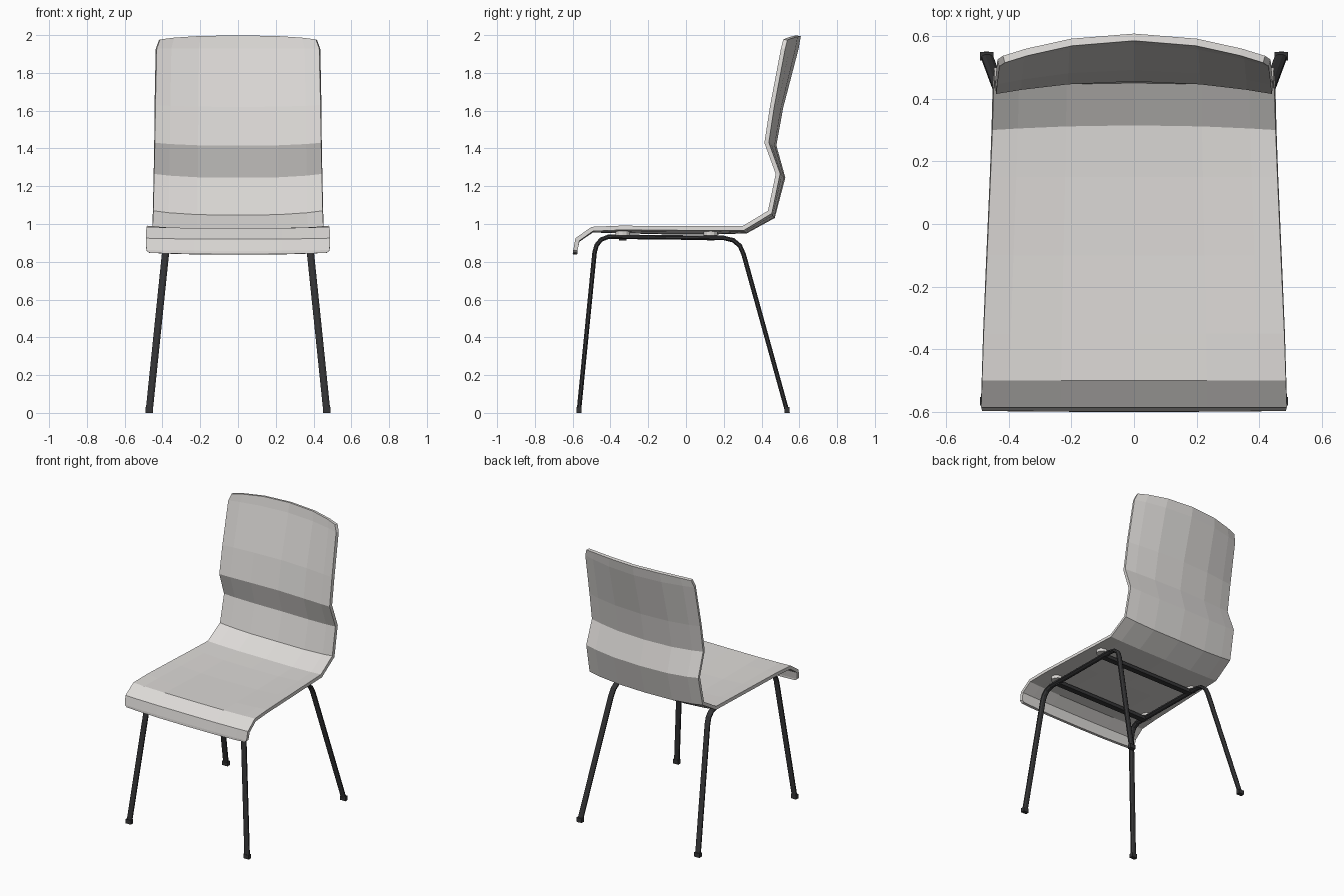
import bpy, bmesh, math
from mathutils import Vector

if "Cube" in bpy.data.objects:
    bpy.data.objects.remove(bpy.data.objects["Cube"])


def material(name, rgb):
    m = bpy.data.materials.new(name)
    m.diffuse_color = (*rgb, 1)
    m.use_nodes = True
    m.node_tree.nodes["Principled BSDF"].inputs["Base Color"].default_value = m.diffuse_color
    return m


DARK = material("dark_metal", (0.035, 0.035, 0.037))
SHELL = material("pale_shell", (0.72, 0.70, 0.68))


def add_object(name, bm, mat):
    bmesh.ops.recalc_face_normals(bm, faces=bm.faces) if name != "seat_shell" else None
    me = bpy.data.meshes.new(name)
    bm.to_mesh(me)
    bm.free()
    ob = bpy.data.objects.new(name, me)
    bpy.context.collection.objects.link(ob)
    me.materials.append(mat)
    return ob


# Seat shell: centre y, centre z, edge y, edge z, half width, from lip to top
ROWS = [
    (-0.600, 0.840, -0.597, 0.848, 0.470),
    (-0.598, 0.858, -0.597, 0.862, 0.485),
    (-0.585, 0.920, -0.585, 0.925, 0.488),
    (-0.500, 0.978, -0.500, 0.985, 0.485),
    (-0.350, 0.974, -0.350, 0.991, 0.480),
    (-0.100, 0.968, -0.100, 0.990, 0.469),
    (0.150, 0.968, 0.150, 0.989, 0.458),
    (0.315, 0.973, 0.300, 0.989, 0.452),
    (0.450, 1.047, 0.434, 1.070, 0.448),
    (0.502, 1.245, 0.475, 1.265, 0.444),
    (0.455, 1.415, 0.415, 1.430, 0.440),
    (0.492, 1.620, 0.446, 1.630, 0.437),
    (0.573, 1.930, 0.503, 1.930, 0.430),
    (0.585, 1.998, 0.515, 1.977, 0.412),
]
COLS = [-1, -0.82, -0.48, 0, 0.48, 0.82, 1]

bm = bmesh.new()
grid = []
for cy, cz, ey, ez, w in ROWS:
    grid.append([bm.verts.new((w * t, cy + (ey - cy) * t * t,
                               cz + (ez - cz) * abs(t) ** 3)) for t in COLS])
for a, b in zip(grid, grid[1:]):
    for i in range(len(COLS) - 1):
        bm.faces.new((a[i], a[i + 1], b[i + 1], b[i]))
shell = add_object("seat_shell", bm, SHELL)
solid = shell.modifiers.new("thickness", 'SOLIDIFY')
solid.thickness = 0.023
solid.offset = -1
solid.use_even_offset = True


# Flattened tube swept along a path, wide across x
def tube(name, path, half_x, half_n, sides=8):
    pts = [Vector(p) for p in path]
    bm = bmesh.new()
    rings = []
    for i, p in enumerate(pts):
        t = pts[min(i + 1, len(pts) - 1)] - pts[max(i - 1, 0)]
        n = Vector((0, -t.z, t.y)).normalized()
        if i in (0, len(pts) - 1):
            n = Vector((0, math.copysign(1, n.y), 0))
        ring = []
        for k in range(sides):
            a = math.tau * (k + 0.5) / sides
            ring.append(bm.verts.new(p + Vector((half_x * 1.08 * math.cos(a), 0, 0))
                                     + n * half_n * 1.08 * math.sin(a)))
        rings.append(ring)
    for a, b in zip(rings, rings[1:]):
        for k in range(sides):
            j = (k + 1) % sides
            bm.faces.new((a[k], a[j], b[j], b[k]))
    bm.faces.new(rings[0])
    bm.faces.new(rings[-1])
    return add_object(name, bm, DARK)


def box(name, centre, size, mat):
    bm = bmesh.new()
    bmesh.ops.create_cube(bm, size=1)
    bmesh.ops.scale(bm, vec=size, verts=bm.verts)
    bmesh.ops.translate(bm, vec=centre, verts=bm.verts)
    return add_object(name, bm, mat)


def disc(name, centre, radius, depth, mat):
    bm = bmesh.new()
    bmesh.ops.create_cone(bm, cap_ends=True, segments=12, radius1=radius,
                          radius2=radius, depth=depth)
    bmesh.ops.translate(bm, vec=centre, verts=bm.verts)
    return add_object(name, bm, mat)


# Side frames: front leg, rail and rear leg in one bent tube
SIDE = [(-0.568, 0.0), (-0.484, 0.85), (-0.473, 0.888), (-0.45, 0.917), (-0.41, 0.933),
        (0.20, 0.926), (0.25, 0.914), (0.285, 0.885), (0.305, 0.84), (0.538, 0.0)]
for s, side in ((1, "right"), (-1, "left")):
    path = [(s * (0.471 - 0.096 * z / 0.93), y, z) for y, z in SIDE]
    tube(side + "_leg_frame", path, 0.019, 0.012)
    # Foot glides
    for y, label in ((-0.566, "front"), (0.535, "rear")):
        box(f"{side}_{label}_foot", (s * 0.47, y, 0.015), (0.042, 0.027, 0.03), DARK)
    # Mounting pads
    for y, label in ((-0.335, "front"), (0.13, "rear")):
        disc(f"{side}_{label}_pad", (s * 0.385, y, 0.953), 0.038, 0.026, SHELL)

# Cross bars under the seat
for y, label in ((-0.335, "front"), (0.13, "rear")):
    box(label + "_cross_bar", (0, y, 0.924), (0.76, 0.04, 0.024), DARK)
